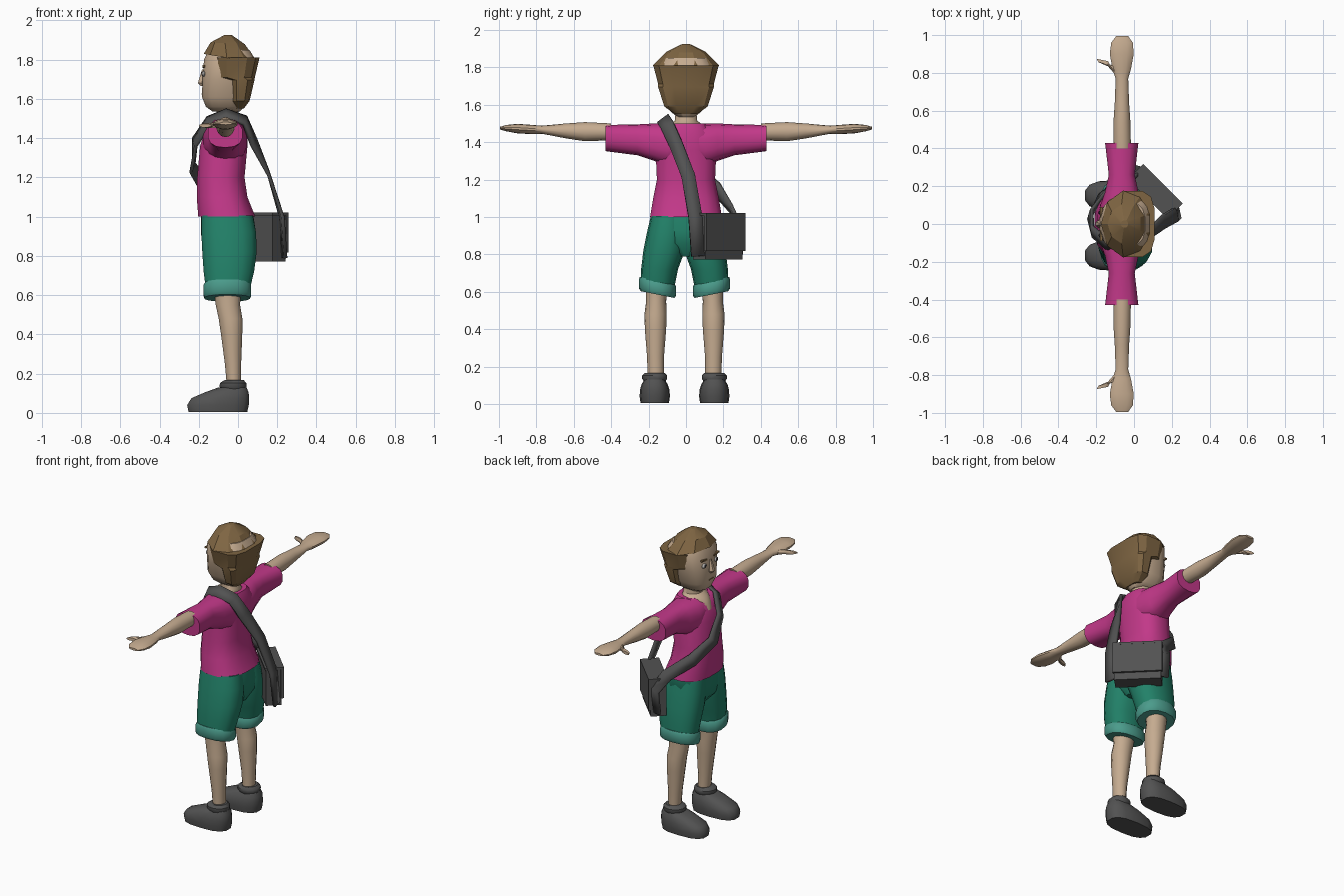
import bpy, bmesh, math
from mathutils import Vector, Matrix

cube = bpy.data.objects.get("Cube")
if cube:
    bpy.data.objects.remove(cube)


def material(name, r, g, b):
    m = bpy.data.materials.new(name)
    m.use_nodes = True
    m.diffuse_color = (r, g, b, 1)
    m.node_tree.nodes["Principled BSDF"].inputs["Base Color"].default_value = (r, g, b, 1)
    return m


skin = material("skin", .56, .41, .28)
pink = material("pink shirt", .54, .04, .25)
green = material("green shorts", .016, .22, .14)
teal = material("teal cuff", .07, .33, .26)
brown = material("brown hair", .21, .13, .055)
grey = material("dark grey", .085, .085, .085)
white = material("eye white", .6, .58, .55)
dark = material("eye dark", .02, .02, .025)


def finish(name, bm, mat, angle=40):
    bmesh.ops.recalc_face_normals(bm, faces=bm.faces)
    mesh = bpy.data.meshes.new(name)
    bm.to_mesh(mesh)
    bm.free()
    mesh.materials.append(mat)
    ob = bpy.data.objects.new(name, mesh)
    bpy.context.collection.objects.link(ob)
    bpy.ops.object.select_all(action='DESELECT')
    ob.select_set(True)
    bpy.context.view_layer.objects.active = ob
    bpy.ops.object.shade_smooth_by_angle(angle=math.radians(angle))
    return ob


def loft(name, mat, rings, along='Z', n=14, e=1, side=1, shift=0, angle=40):
    """Skin rings given as (position, u0, u1, v0, v1, slope_u, slope_v)."""
    bm = bmesh.new()
    loops = []
    for pos, u0, u1, v0, v1, *slopes in rings:
        su, sv = slopes or (0, 0)
        loop = []
        for i in range(n):
            a = math.tau * (i + .5) / n
            c, s = math.cos(a), math.sin(a)
            du = math.copysign(abs(c) ** e, c) * (u1 - u0) / 2
            dv = math.copysign(abs(s) ** e, s) * (v1 - v0) / 2
            u, v, w = (u0 + u1) / 2 + du, (v0 + v1) / 2 + dv, pos + su * du + sv * dv
            co = (u, v * side + shift, w) if along == 'Z' else (u, w * side + shift, v)
            loop.append(bm.verts.new(co))
        loops.append(loop)
    for a, b in zip(loops, loops[1:]):
        for i in range(n):
            j = (i + 1) % n
            bm.faces.new((a[i], a[j], b[j], b[i]))
    bm.faces.new(loops[0])
    bm.faces.new(loops[-1])
    return finish(name, bm, mat, angle)


def sym(rows):
    """Rings centred on y = 0, given as (z, x0, x1, half_width, slope)."""
    return [(z, a, b, -h, h, *((s[0], 0) if s else ())) for z, a, b, h, *s in rows]


def box(name, mat, size, place):
    bm = bmesh.new()
    bmesh.ops.create_cube(bm, size=1, matrix=place @ Matrix.Diagonal((*size, 1)))
    return finish(name, bm, mat)


def blob(name, mat, size, place):
    bm = bmesh.new()
    bmesh.ops.create_uvsphere(bm, u_segments=10, v_segments=6, radius=.5,
                              matrix=Matrix.Translation(place) @ Matrix.Diagonal((*size, 1)))
    return finish(name, bm, mat)


# Shirt body and neck
loft("shirt_body", pink, sym([
    (1, -.205, .09, .195), (1.1, -.212, .05, .178), (1.2, -.21, .035, .158),
    (1.36, -.195, .05, .165), (1.45, -.165, .05, .15), (1.5, -.12, .03, .1)]), e=.8, n=16)
loft("neck", skin, sym([
    (1.42, -.18, 0, .05), (1.46, -.168, 0, .075), (1.5, -.14, .01, .08),
    (1.515, -.11, .005, .06), (1.57, -.11, 0, .055)]))

# Head, nose and face
loft("head", skin, sym([
    (1.535, -.13, .01, .045), (1.56, -.165, .035, .08), (1.61, -.185, .05, .11),
    (1.7, -.183, .07, .13), (1.8, -.175, .09, .15), (1.85, -.15, .06, .12)]), e=.75, n=16)
loft("nose", skin, sym([
    (1.665, -.19, -.16, .015), (1.68, -.208, -.16, .02), (1.75, -.185, -.16, .01)]), n=6)
for side, label in ((1, "right"), (-1, "left")):
    blob(label + "_eye", white, (.02, .042, .028), (-.174, .06 * side, 1.728))
    blob(label + "_iris", dark, (.014, .022, .024), (-.18, .06 * side, 1.728))
    box(label + "_eyebrow", brown, (.012, .055, .01),
        Matrix.Translation((-.174, .062 * side, 1.765)) @ Matrix.Rotation(.12 * side, 4, 'X'))
box("mouth", brown, (.006, .05, .005), Matrix.Translation((-.184, 0, 1.625)))

# Angular hair: crown and back
loft("hair_crown", brown, sym([
    (1.805, -.175, .11, .18, -.17), (1.883, -.14, .04, .105, -.05), (1.925, -.07, -.03, .02)]),
    n=9, angle=20)
loft("hair_back", brown, sym([
    (1.55, -.02, .03, .06), (1.59, -.035, .06, .118), (1.695, -.045, .085, .152),
    (1.71, -.115, .088, .152), (1.81, -.125, .112, .178)]), n=12, e=.6, angle=25)

# Arms and legs
for side, label in ((1, "right"), (-1, "left")):
    loft(label + "_sleeve", pink, [
        (0, -.17, .04, 1.3, 1.5), (.1, -.18, .045, 1.27, 1.5), (.17, -.155, .025, 1.3, 1.5),
        (.26, -.135, .005, 1.33, 1.495), (.43, -.155, .025, 1.352, 1.492)],
        along='Y', e=.8, side=side)
    loft(label + "_arm", skin, [
        (.4, -.11, -.015, 1.41, 1.5), (.54, -.11, -.018, 1.405, 1.507),
        (.64, -.103, -.025, 1.42, 1.5), (.77, -.098, -.03, 1.445, 1.488),
        (.82, -.115, -.015, 1.443, 1.492), (.9, -.13, 0, 1.447, 1.498),
        (.96, -.122, -.005, 1.458, 1.492), (.995, -.095, -.03, 1.468, 1.482)],
        along='Y', side=side)
    loft(label + "_thumb", skin, [
        (.79, -.1, -.06, 1.45, 1.482), (.835, -.14, -.09, 1.45, 1.48),
        (.85, -.19, -.125, 1.452, 1.478, -.2, 0), (.868, -.2, -.135, 1.454, 1.474, -.2, 0)],
        along='Y', n=8, side=side)

    limb = dict(side=side, shift=-.008)
    loft(label + "_shorts_leg", green, [
        (.62, -.165, .06, .055, .235), (.72, -.178, .085, .035, .232),
        (.82, -.185, .098, -.002, .22), (.92, -.19, .095, -.01, .2),
        (1.005, -.188, .078, -.01, .18)], e=.85, **limb)
    loft(label + "_cuff", teal, [
        (.585, -.172, .062, .053, .235, 0, .2), (.6, -.178, .07, .045, .244, 0, .2),
        (.648, -.178, .07, .045, .244, 0, .2), (.662, -.168, .06, .053, .238, 0, .2)],
        e=.85, **limb)
    loft(label + "_leg", skin, [
        (.14, -.058, .015, .11, .197), (.25, -.068, .017, .11, .2),
        (.4, -.088, .023, .098, .212), (.48, -.1, .024, .095, .214),
        (.55, -.115, .012, .098, .205), (.66, -.13, .02, .085, .21)], **limb)
    loft(label + "_shoe", grey, [
        (.005, -.255, .05, .083, .235), (.04, -.262, .058, .078, .24),
        (.075, -.24, .06, .08, .238), (.105, -.17, .056, .09, .23),
        (.13, -.1, .045, .105, .215)], e=.75, **limb)
    loft(label + "_shoe_collar", grey, [
        (.115, -.085, .04, .105, .215), (.135, -.096, .046, .093, .226),
        (.152, -.094, .045, .093, .226), (.167, -.07, .03, .105, .21)], **limb)

loft("shorts_hips", green, sym([
    (.79, -.12, .05, .03), (.86, -.185, .09, .14), (.93, -.192, .092, .185),
    (1.005, -.19, .08, .185)]), e=.8, n=16)

# Shoulder bag with flap, turned toward the back hip
bag = Matrix.Translation((.11, .17, .89)) @ Matrix.Rotation(math.radians(-45), 4, 'Z')
box("bag_body", grey, (.28, .095, .235), bag)
box("bag_flap", grey, (.295, .018, .2), bag @ Matrix.Translation((0, .052, .028)))
box("bag_flap_top", grey, (.295, .115, .014), bag @ Matrix.Translation((0, .004, .124)))

# Strap running from one end of the bag over the shoulder to the other end
path = [Vector(p) for p in (
    (.235, .065, .79), (.222, .05, 1), (.155, .012, 1.22), (.08, -.05, 1.38),
    (.035, -.1, 1.49), (-.06, -.12, 1.522), (-.15, -.1, 1.485), (-.22, -.04, 1.38),
    (-.232, .05, 1.25), (-.165, .165, 1.15), (-.03, .245, 1.04), (.02, .3, .95),
    (.018, .285, .8))]
bm = bmesh.new()
edge = []
for i, p in enumerate(path):
    tangent = path[min(i + 1, len(path) - 1)] - path[max(i - 1, 0)]
    outward = p - Vector((-.06, 0, min(p.z, 1.36)))
    across = tangent.cross(outward).normalized() * .037
    edge.append((bm.verts.new(p - across), bm.verts.new(p + across)))
for a, b in zip(edge, edge[1:]):
    bm.faces.new((a[0], a[1], b[1], b[0]))
strap = finish("bag_strap", bm, grey, 30)
thick = strap.modifiers.new("thickness", 'SOLIDIFY')
thick.thickness = .018
thick.offset = 0
